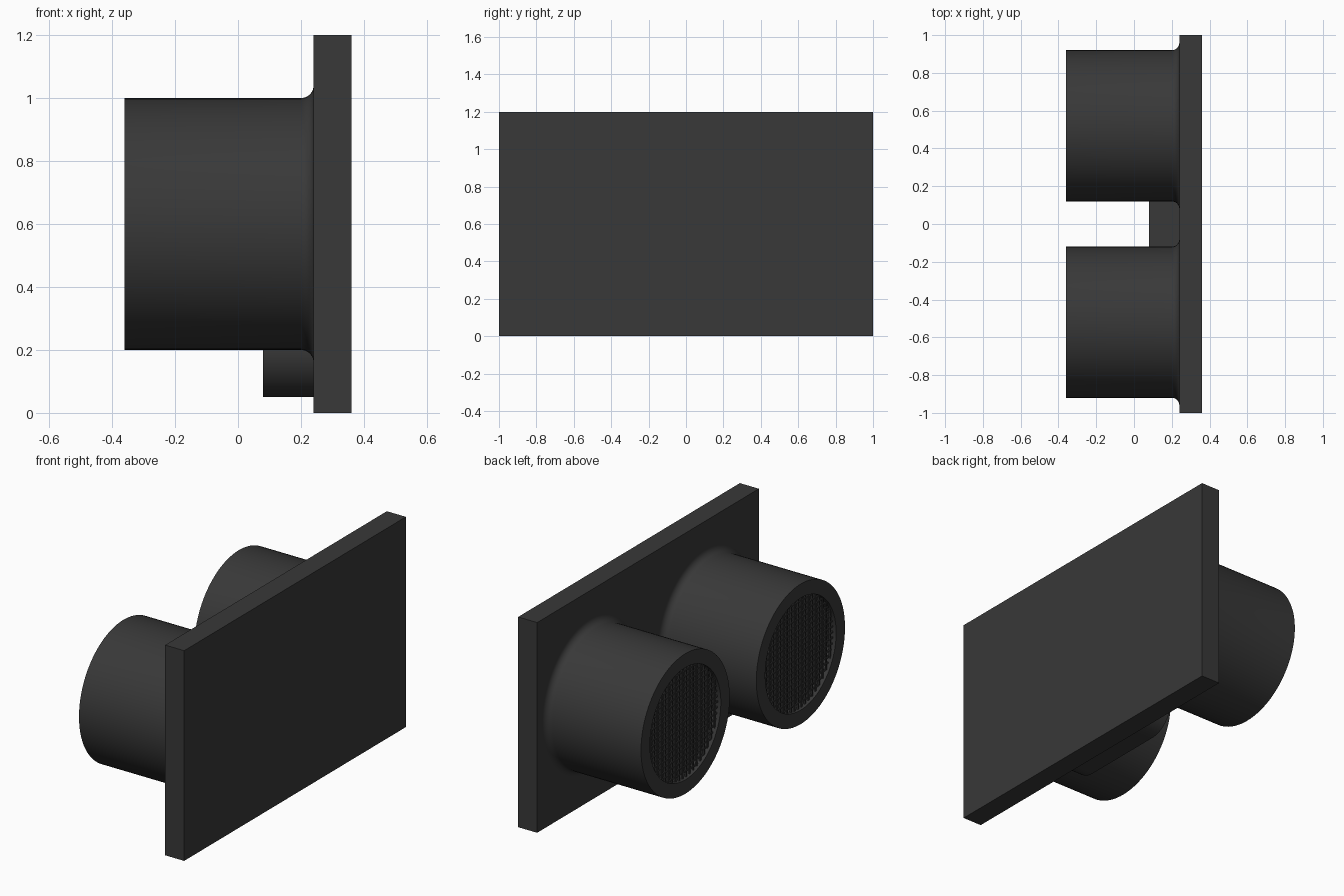
import bpy, bmesh, math
from mathutils import Matrix, Vector

if "Cube" in bpy.data.objects:
    bpy.data.objects.remove(bpy.data.objects["Cube"])

dark = bpy.data.materials.new("dark_grey")
dark.diffuse_color = (0.04, 0.04, 0.04, 1)
dark.use_nodes = True
dark.node_tree.nodes["Principled BSDF"].inputs["Base Color"].default_value = dark.diffuse_color


def make_object(name, bm, smooth=False):
    bmesh.ops.recalc_face_normals(bm, faces=bm.faces)
    mesh = bpy.data.meshes.new(name)
    bm.to_mesh(mesh)
    bm.free()
    ob = bpy.data.objects.new(name, mesh)
    bpy.context.collection.objects.link(ob)
    mesh.materials.append(dark)
    if smooth:
        bpy.ops.object.select_all(action='DESELECT')
        ob.select_set(True)
        bpy.context.view_layer.objects.active = ob
        bpy.ops.object.shade_smooth_by_angle(angle=math.radians(35))
    return ob


def add_box(bm, centre, size):
    bmesh.ops.create_cube(bm, size=1, matrix=Matrix.Translation(centre)
                          @ Matrix.Diagonal((*size, 1)))


# circuit board
bm = bmesh.new()
add_box(bm, (0.30, 0, 0.6), (0.12, 2, 1.2))
make_object("board", bm)

# rounded-end crystal can on the board
bm = bmesh.new()
outline = []
for side in (1, -1):
    for i in range(25):
        a = math.pi * i / 24 - math.pi / 2
        outline.append((0.25 * side + 0.15 * math.cos(a) * side,
                        0.20 + 0.15 * math.sin(a) * side))
face = bm.faces.new([bm.verts.new((0.08, y, z)) for y, z in outline])
ext = bmesh.ops.extrude_face_region(bm, geom=[face])
bmesh.ops.translate(bm, vec=(0.165, 0, 0),
                    verts=[v for v in ext["geom"] if isinstance(v, bmesh.types.BMVert)])
make_object("crystal_can", bm, True)

# transducer profile (x, radius): recess floor, rim, wall, base fillet
FRONT, RECESS, FLOOR = -0.36, 0.32, -0.31
profile = [(FLOOR, 0), (FLOOR, RECESS), (FRONT, RECESS), (FRONT, 0.40)]
for i in range(9):
    a = math.pi / 2 * i / 8
    profile.append((0.20 + 0.04 * math.sin(a), 0.44 - 0.04 * math.cos(a)))

for side, label in ((1, "left"), (-1, "right")):
    cy, cz = 0.52 * side, 0.6

    # transducer barrel
    bm = bmesh.new()
    vs = [bm.verts.new((x, cy, cz + r)) for x, r in profile]
    es = [bm.edges.new(p) for p in zip(vs, vs[1:])]
    bmesh.ops.spin(bm, geom=vs + es, cent=(0, cy, cz), axis=(1, 0, 0),
                   angle=math.tau, steps=96)
    bmesh.ops.remove_doubles(bm, verts=bm.verts, dist=1e-5)
    make_object(label + "_barrel", bm, True)

    # wire grille, each wire cut to the chord of the recess
    bm = bmesh.new()
    step, wire = 0.032, 0.009
    for i in range(-9, 10):
        t = i * step
        length = 2 * math.sqrt(RECESS ** 2 - t * t)
        add_box(bm, (-0.341, cy + t, cz), (wire, wire, length))
        add_box(bm, (-0.337, cy, cz + t), (wire, length, wire))
    make_object(label + "_grille", bm)
